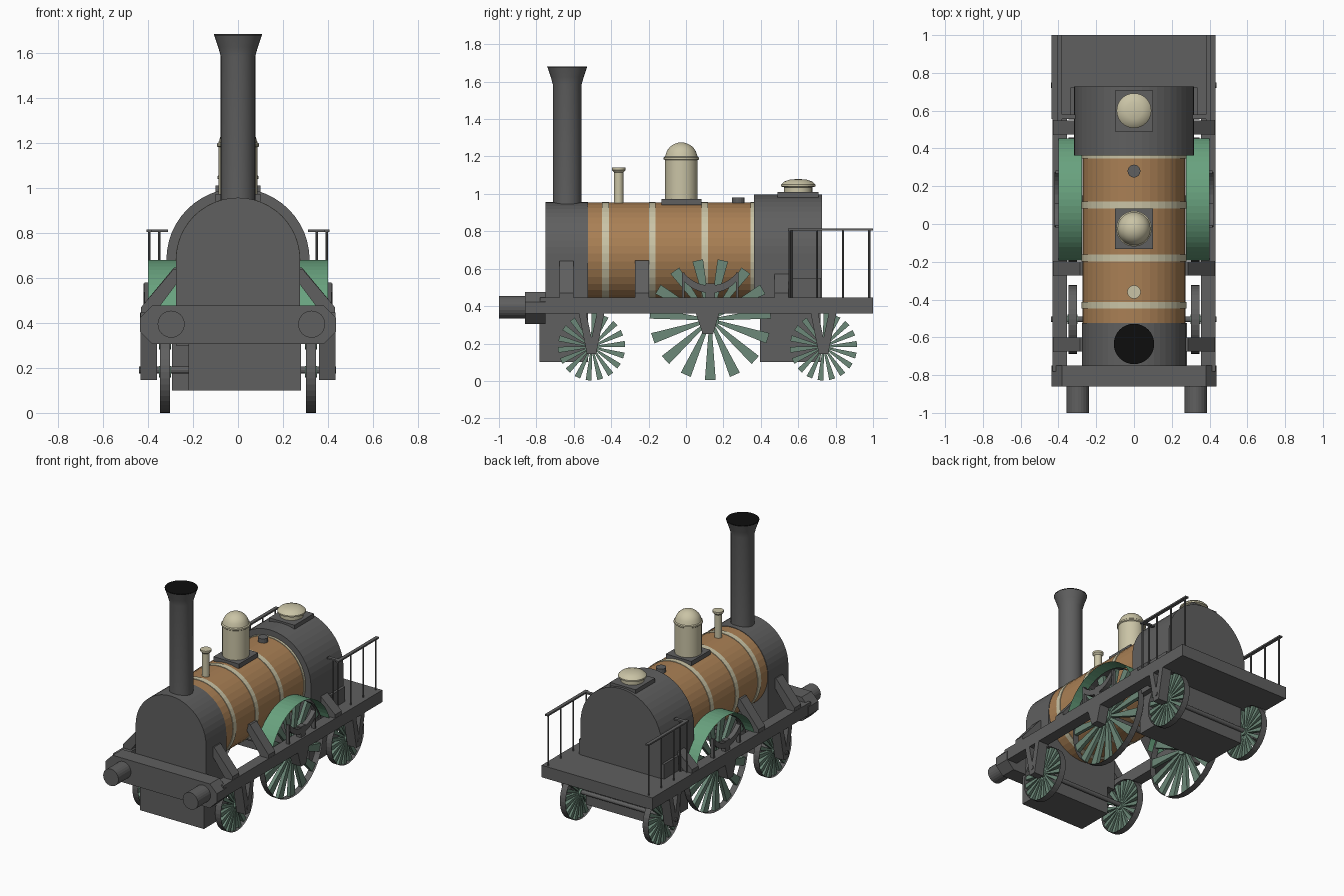
import bpy, bmesh
from math import sin, cos, pi, radians
from mathutils import Vector

cube = bpy.data.objects.get("Cube")
if cube:
    bpy.data.objects.remove(cube, do_unlink=True)


def material(name, r, g, b):
    m = bpy.data.materials.new(name)
    m.use_nodes = True
    m.diffuse_color = (r, g, b, 1)
    bsdf = next(n for n in m.node_tree.nodes if n.type == 'BSDF_PRINCIPLED')
    bsdf.inputs["Base Color"].default_value = (r, g, b, 1)
    return m


IRON = material("dark iron", .115, .115, .115)
BLACK = material("soot black", .004, .004, .004)
WOOD = material("tan wood", .40, .215, .09)
CREAM = material("pale cream", .59, .55, .38)
GREEN = material("fender green", .14, .36, .21)
SPOKE = material("spoke green", .15, .25, .19)


def finish(name, bm, mat, smooth=False):
    bmesh.ops.recalc_face_normals(bm, faces=bm.faces)
    me = bpy.data.meshes.new(name)
    bm.to_mesh(me)
    bm.free()
    me.materials.append(mat)
    ob = bpy.data.objects.new(name, me)
    bpy.context.collection.objects.link(ob)
    if smooth:
        bpy.ops.object.select_all(action='DESELECT')
        ob.select_set(True)
        bpy.context.view_layer.objects.active = ob
        bpy.ops.object.shade_smooth_by_angle(angle=radians(35))
    return ob


def place(axis, d, a, b):
    return {'x': (d, a, b), 'y': (a, d, b), 'z': (a, b, d)}[axis]


def add_prism(bm, pts, axis, lo, hi, caps=True, closed=True):
    """Extrude a 2D outline along an axis."""
    rows = [[bm.verts.new(place(axis, d, *p)) for p in pts] for d in (lo, hi)]
    n = len(pts)
    for i in range(n if closed else n - 1):
        j = (i + 1) % n
        bm.faces.new((rows[0][i], rows[0][j], rows[1][j], rows[1][i]))
    if caps:
        for row in rows:
            bm.faces.new(row)


def prism(name, pts, axis, lo, hi, mat, **kw):
    bm = bmesh.new()
    add_prism(bm, pts, axis, lo, hi, **kw)
    return finish(name, bm, mat)


def box(name, x, y, z, mat=IRON):
    return prism(name, [(x[0], y[0]), (x[1], y[0]), (x[1], y[1]), (x[0], y[1])], 'z', *z, mat)


def arc(a, b, r, start=0, end=360, n=40):
    count = n if end - start == 360 else n + 1
    angles = [radians(start + (end - start) * i / n) for i in range(count)]
    return [(a + r * cos(t), b + r * sin(t)) for t in angles]


def cylinder(name, axis, a, b, r, lo, hi, mat=IRON, n=24, **kw):
    return prism(name, arc(a, b, r, n=n), axis, lo, hi, mat, **kw)


def lathe(name, y, profile, mat, n=32):
    """Turn a (radius, height) profile about a vertical line."""
    bm = bmesh.new()
    vs = [bm.verts.new((r, y, z)) for r, z in profile]
    edges = [bm.edges.new(p) for p in zip(vs, vs[1:])]
    bmesh.ops.spin(bm, geom=vs + edges, cent=(0, y, 0), axis=(0, 0, 1), angle=2 * pi, steps=n)
    bmesh.ops.remove_doubles(bm, verts=bm.verts, dist=1e-4)
    return finish(name, bm, mat, True)


def arch(name, r, base, lo, hi):
    pts = [(r, base)] + arc(0, .68, r, 0, 180, 24) + [(-r, base)]
    return prism(name, pts, 'y', lo, hi, IRON)


# Boiler, smokebox and firebox
cylinder("boiler", 'y', 0, .68, .273, -.53, .37, WOOD, 40)
for y, w in ((-.43, .036), (-.18, .036), (.10, .036), (.355, .018)):
    cylinder("boiler_band", 'y', 0, .68, .277, y - w / 2, y + w / 2, CREAM, 40)
arch("smokebox", .276, .3, -.752, -.525)
box("smokebox_base", (-.22, .28), (-.782, -.525), (.1, .36))
arch("firebox", .318, .36, .363, .727)
box("firebox_base", (-.293, .28), (.395, .72), (.1, .365))

# Chimney
lathe("chimney", -.635, [(.077, .93), (.077, 1.585), (.088, 1.625), (.107, 1.68)], IRON)
cylinder("chimney_mouth", 'z', 0, -.635, .1065, 1.676, 1.682, BLACK, 32)

# Boiler mountings
lathe("safety_valve", -.36, [(.025, .93), (.025, 1.115), (.036, 1.127), (.036, 1.14), (0, 1.14)], CREAM, 20)
box("dome_plate", (-.1, .1), (-.132, .083), (.94, .972))
dome = [(.087, .965), (.087, 1.18), (.094, 1.185), (.094, 1.195), (.087, 1.2)]
dome += [(.085 * cos(t), 1.195 + .08 * sin(t)) for t in [i * pi / 16 for i in range(1, 8)]] + [(0, 1.275)]
lathe("steam_dome", -.025, dome, CREAM)
cylinder("filler_cap", 'z', 0, .28, .034, .93, .982, IRON, 16)
box("hatch_plate", (-.1, .1), (.49, .708), (.98, 1.01))
hatch = [(.075, 1.0), (.075, 1.035), (.092, 1.04), (.092, 1.05), (.075, 1.066), (.045, 1.076), (0, 1.08)]
lathe("firebox_hatch", .6, hatch, CREAM)

# Front beam and buffers
c, w, lo, hi = .055, .436, .305, .476
beam = [(w - c, lo), (w, lo + c), (w, hi - c), (w - c, hi)]
prism("buffer_beam", beam + [(-x, z) for x, z in reversed(beam)], 'y', -.86, -.75, IRON)
for x in (-.297, .327):
    cylinder("buffer", 'y', x, .394, .06, -1, -.85)

# Rear deck
box("rear_deck", (-.436, .432), (.555, 1), (.36, .445))


def wheel(name, s, y, r, count):
    """Thin open rim with tapered spokes and a hub."""
    lo, hi = sorted((s * .302, s * .347))
    cylinder(name + "_rim", 'x', y, r, r, lo, hi, IRON, 40, caps=False)
    cylinder(name + "_hub", 'x', y, r, r * .14, lo - .004, hi + .004, SPOKE, 16)
    bm = bmesh.new()
    for i in range(count):
        t = 2 * pi * (i + .25) / count
        out, side = Vector((cos(t), sin(t))), Vector((-sin(t), cos(t)))
        inner, outer = r * .022, r * .088
        ends = [(.1, -inner), (.985, -outer), (.985, outer), (.1, inner)]
        pts = [Vector((y, r)) + out * r * k + side * h for k, h in ends]
        add_prism(bm, pts, 'x', lo + .01, hi - .01)
    finish(name + "_spokes", bm, SPOKE)


def span(s, lo, hi):
    return sorted((s * lo, s * hi))


SMALL, DRIVE = (-.505, .735), .13
for s, label in ((1, "left"), (-1, "right")):
    # Side frame with sloping struts
    box(label + "_frame", span(s, .355, .432), (-.78, .99), (.36, .445))
    for y, top in ((-.638, .64), (-.235, .645), (.51, .6)):
        pts = [(s * .43, .43), (s * .43, .47), (s * .285, top), (s * .26, top), (s * .26, top - .05), (s * .38, .43)]
        prism(label + "_strut", pts, 'y', y - .037, y + .037, IRON)

    # Wheels, fender and horn guides
    wheel(label + "_driving_wheel", s, DRIVE, .328, 15)
    prism(label + "_fender", arc(DRIVE, .34, .34, 18, 162, 24), 'x', *span(s, .275, .4),
          GREEN, caps=False, closed=False)
    for y in SMALL:
        wheel(label + "_carrying_wheel", s, y, .182, 18)
        vee = [(-.07, .37), (-.03, .37), (0, .23), (.03, .37), (.07, .37), (.025, .145), (-.025, .145)]
        prism(label + "_horn_guide", [(y + a, z) for a, z in vee], 'x', *span(s, .36, .432), IRON)
    keeper = [(-.07, .37), (.06, .37), (.025, .25), (-.03, .25)]
    prism(label + "_axle_box", [(.12 + a, z) for a, z in keeper], 'x', *span(s, .36, .432), IRON)

    # Leaf spring and its hangers
    leaf = arc(DRIVE, .66, .19, 220, 320, 12) + arc(DRIVE, .69, .18, 320, 220, 12)
    prism(label + "_leaf_spring", leaf, 'x', *span(s, .385, .42), IRON)
    box(label + "_spring_block", span(s, .385, .42), (DRIVE - .025, DRIVE + .025), (.44, .52))
    for y in (DRIVE - .145, DRIVE + .145):
        box(label + "_spring_hanger", span(s, .39, .415), (y - .007, y + .007), (.44, .58))

    # Deck railing that turns in to the firebox
    box(label + "_side_rail", span(s, .382, .406), (.545, 1), (.803, .814))
    box(label + "_cross_rail", span(s, .31, .406), (.555, .579), (.803, .814))
    for x, y in ((.394, .555), (.394, .7), (.394, .84), (.394, .98), (.35, .567)):
        cylinder(label + "_rail_post", 'z', s * x, y, .006, .44, .808, IRON, 8)
    box(label + "_firebox_step", span(s, .31, .335), (.56, .722), (.44, .55))

# Axles
for y in SMALL:
    cylinder("carrying_axle", 'x', y, .19, .015, -.44, .436, IRON, 12)
cylinder("driving_axle", 'x', DRIVE, .328, .022, -.43, .43, IRON, 12)
